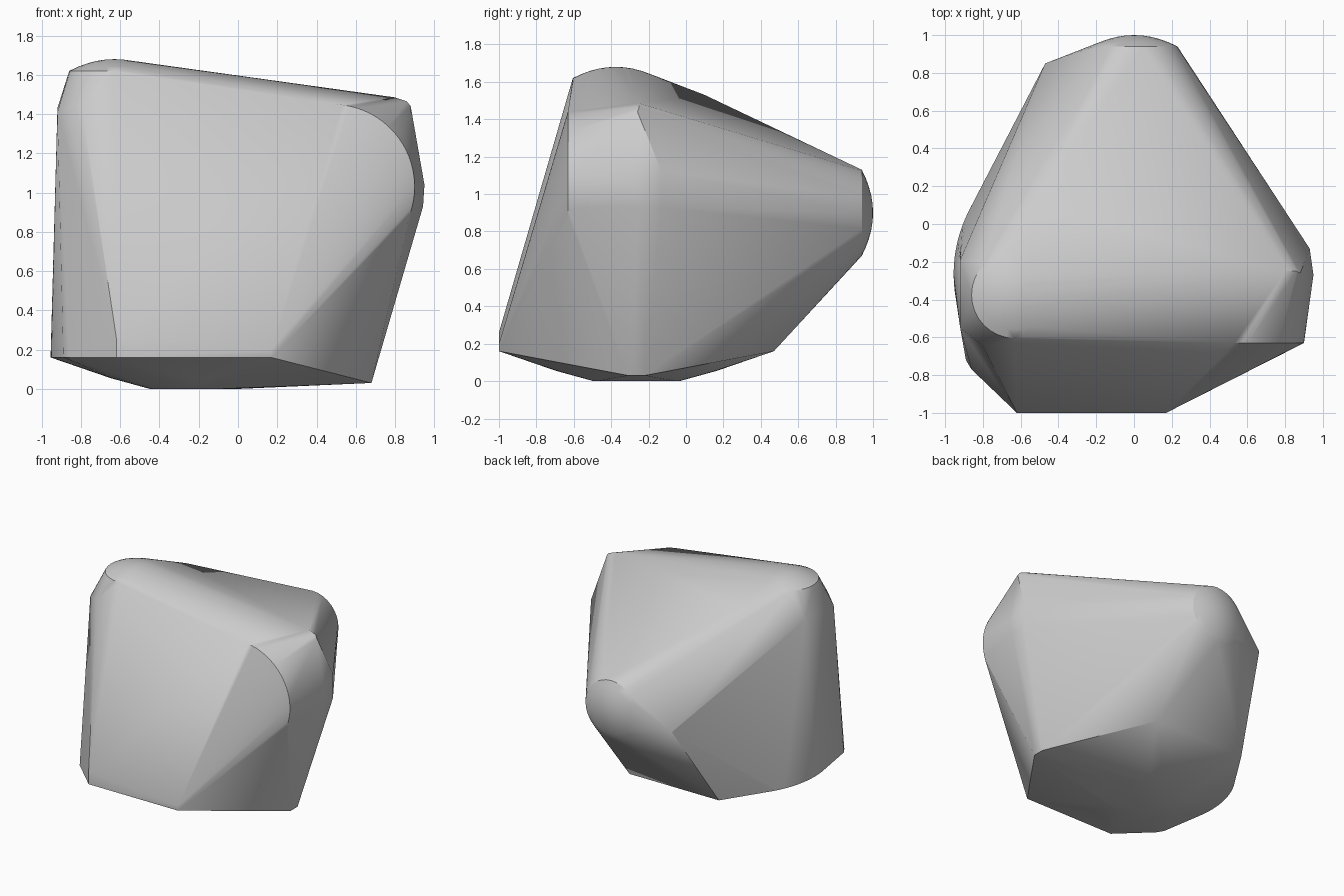
import bpy, bmesh, math
from mathutils import Vector

cube = bpy.data.objects.get("Cube")
if cube:
    bpy.data.objects.remove(cube, do_unlink=True)


def arc(centre, u, v, radius, start=0, end=360, steps=32):
    """Points on a circle spanned by the directions u and v."""
    c, u, v = Vector(centre), Vector(u), Vector(v)
    angles = [math.radians(start + (end - start) * i / steps) for i in range(steps + 1)]
    return [c + radius * (u * math.cos(a) + v * math.sin(a)) for a in angles]


def dome(centre, u, v, out, radius, height):
    """Shallow spherical cap, as rings that shrink towards the tip."""
    points = []
    for k in range(5):
        t = k / 5
        points += arc(Vector(centre) + Vector(out) * height * (1 - (1 - t) ** 2),
                      u, v, radius * (1 - t))
    return points + [Vector(centre) + Vector(out) * height]


X, Y, Z = (1, 0, 0), (0, 1, 0), (0, 0, 1)

# Rounded knobs on the top and at the back
points = dome((-0.63, -0.375, 1.62), X, Y, Z, 0.23, 0.06)
points += dome((0, 0.94, 0.9), X, Z, Y, 0.23, 0.06)

# Bulging underside
for radius, height in ((0.23, 0), (0.43, 0.055)):
    points += arc((-0.22, -0.265, height), X, Y, radius)
points += arc((-0.22, -0.265, 0.16), X, Y, 0.735, 125, 235)
points += [Vector((x, -0.265 + s * 0.735, 0.16)) for x in (-0.62, 0.17) for s in (-1, 1)]

# Rounded front shoulder
points += arc((0.48, -0.63, 1.03), X, Z, 0.42, -20, 83, 20)

# Corners of the chipped sides
points += [Vector(p) for p in (
    (-0.62, -1, 0.26), (0.17, -1, 0.2),                              # front foot
    (-0.89, -0.72, 0.16), (-0.86, -0.77, 0.16),                      # foot corner
    (-0.92, -0.19, 1.43), (-0.92, -0.55, 1.41), (-0.8, -0.645, 1.45),  # left top
    (-0.53, 0.1, 1.53), (-0.47, 0.85, 0.81),                         # back
    (0.8, -0.25, 1.485), (0.86, -0.25, 1.465), (0.88, -0.26, 1.44),  # right top
    (0.95, -0.27, 1.04), (0.943, -0.25, 0.93),                       # right bulge
    (0.93, -0.13, 1.12), (0.93, -0.13, 0.93),
    (0.68, -0.22, 0.03), (0.68, -0.31, 0.03),                        # right foot
)]

# Wrap the points into one solid stone
bm = bmesh.new()
for p in points:
    bm.verts.new(p)
bmesh.ops.remove_doubles(bm, verts=bm.verts[:], dist=0.002)
hull = bmesh.ops.convex_hull(bm, input=bm.verts[:])
spare = {g for key in ("geom_interior", "geom_unused") for g in hull[key]
         if isinstance(g, bmesh.types.BMVert)}
bmesh.ops.delete(bm, geom=list(spare), context="VERTS")
bmesh.ops.dissolve_limit(bm, angle_limit=math.radians(0.5),
                         verts=bm.verts[:], edges=bm.edges[:])
bmesh.ops.recalc_face_normals(bm, faces=bm.faces[:])
mesh = bpy.data.meshes.new("stone")
bm.to_mesh(mesh)
bm.free()
stone = bpy.data.objects.new("stone", mesh)
bpy.context.collection.objects.link(stone)

# Plain grey
grey = bpy.data.materials.new("stone grey")
grey.use_nodes = True
colour = (0.6, 0.6, 0.6, 1)
grey.diffuse_color = colour
grey.node_tree.nodes["Principled BSDF"].inputs["Base Color"].default_value = colour
mesh.materials.append(grey)

bpy.ops.object.select_all(action="DESELECT")
stone.select_set(True)
bpy.context.view_layer.objects.active = stone
bpy.ops.object.shade_smooth_by_angle(angle=math.radians(30))
